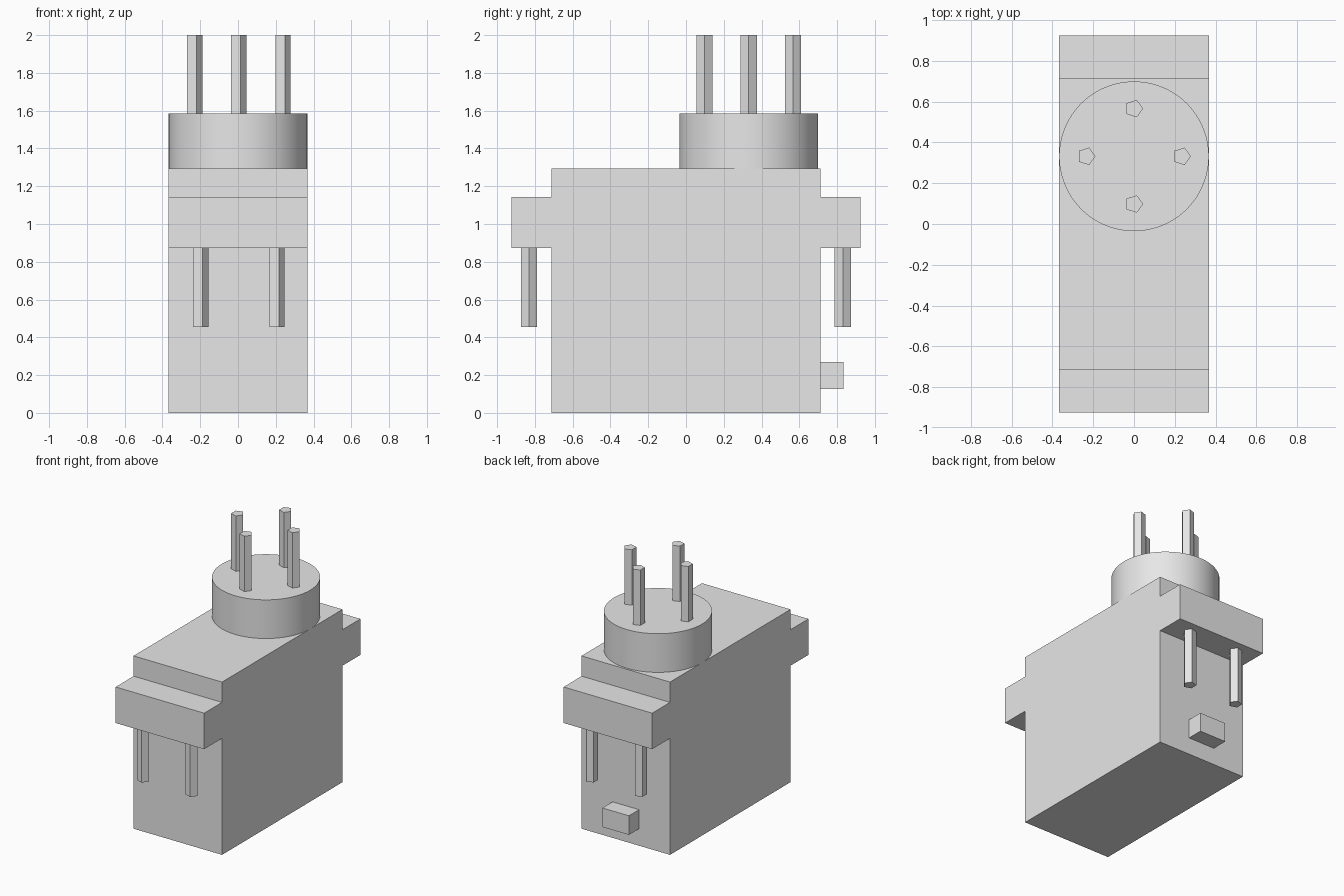
import bpy
import bmesh
from math import radians, cos, sin, pi

old = bpy.data.objects.get("Cube")
if old:
    bpy.data.objects.remove(old, do_unlink=True)

grey = bpy.data.materials.new("light_grey")
grey.use_nodes = True
grey.diffuse_color = (0.8, 0.8, 0.8, 1)
grey.node_tree.nodes["Principled BSDF"].inputs["Base Color"].default_value = (0.8, 0.8, 0.8, 1)


def prism(name, outline, depth):
    """Extrude a closed outline of 3D points along the depth vector."""
    bm = bmesh.new()
    face = bm.faces.new([bm.verts.new(p) for p in outline])
    ext = bmesh.ops.extrude_face_region(bm, geom=[face], use_keep_orig=True)
    top = [v for v in ext["geom"] if isinstance(v, bmesh.types.BMVert)]
    bmesh.ops.translate(bm, verts=top, vec=depth)
    bmesh.ops.recalc_face_normals(bm, faces=bm.faces)
    mesh = bpy.data.meshes.new(name)
    bm.to_mesh(mesh)
    bm.free()
    mesh.materials.append(grey)
    obj = bpy.data.objects.new(name, mesh)
    bpy.context.collection.objects.link(obj)
    return obj


def column(name, x, y, z0, z1, radius, sides):
    """Upright regular prism with one corner pointing to +x."""
    angles = [2 * pi * i / sides for i in range(sides)]
    ring = [(x + radius * cos(a), y + radius * sin(a), z0) for a in angles]
    return prism(name, ring, (0, 0, z1 - z0))


# Case with mounting ears, one stepped profile across the full width
HALF_W, BODY_Y, EAR_Y = 0.367, 0.713, 0.925
EAR_LOW, EAR_HIGH, TOP = 0.873, 1.143, 1.295
half = [(BODY_Y, 0), (BODY_Y, EAR_LOW), (EAR_Y, EAR_LOW),
        (EAR_Y, EAR_HIGH), (BODY_Y, EAR_HIGH), (BODY_Y, TOP)]
profile = half + [(-y, z) for y, z in reversed(half)]
prism("case", [(-HALF_W, y, z) for y, z in profile], (2 * HALF_W, 0, 0))

# Round hub on top
HUB_Y, HUB_TOP = 0.332, 1.585
hub = column("hub", 0, HUB_Y, TOP, HUB_TOP, HALF_W, 96)
bpy.context.view_layer.objects.active = hub
hub.select_set(True)
bpy.ops.object.shade_smooth_by_angle(angle=radians(30))
hub.select_set(False)

# Four five-sided pins around the hub
PIN_R, REACH = 0.045, 0.234
for side, dx, dy in (("left", 1, 0), ("right", -1, 0), ("back", 0, 1), ("front", 0, -1)):
    column("hub_pin_" + side, dx * REACH, HUB_Y + dy * REACH, HUB_TOP, 2, PIN_R, 5)

# Pins hanging below the ears
for end, y in (("front", -0.832), ("back", 0.83)):
    for side, x in (("left", 0.202), ("right", -0.202)):
        column(f"ear_pin_{end}_{side}", x, y, 0.455, EAR_LOW, PIN_R, 5)

# Cable block low on the back
block = [(x, BODY_Y, z) for x, z in ((-0.11, 0.127), (0.11, 0.127), (0.11, 0.27), (-0.11, 0.27))]
prism("cable_block", block, (0, 0.12, 0))
